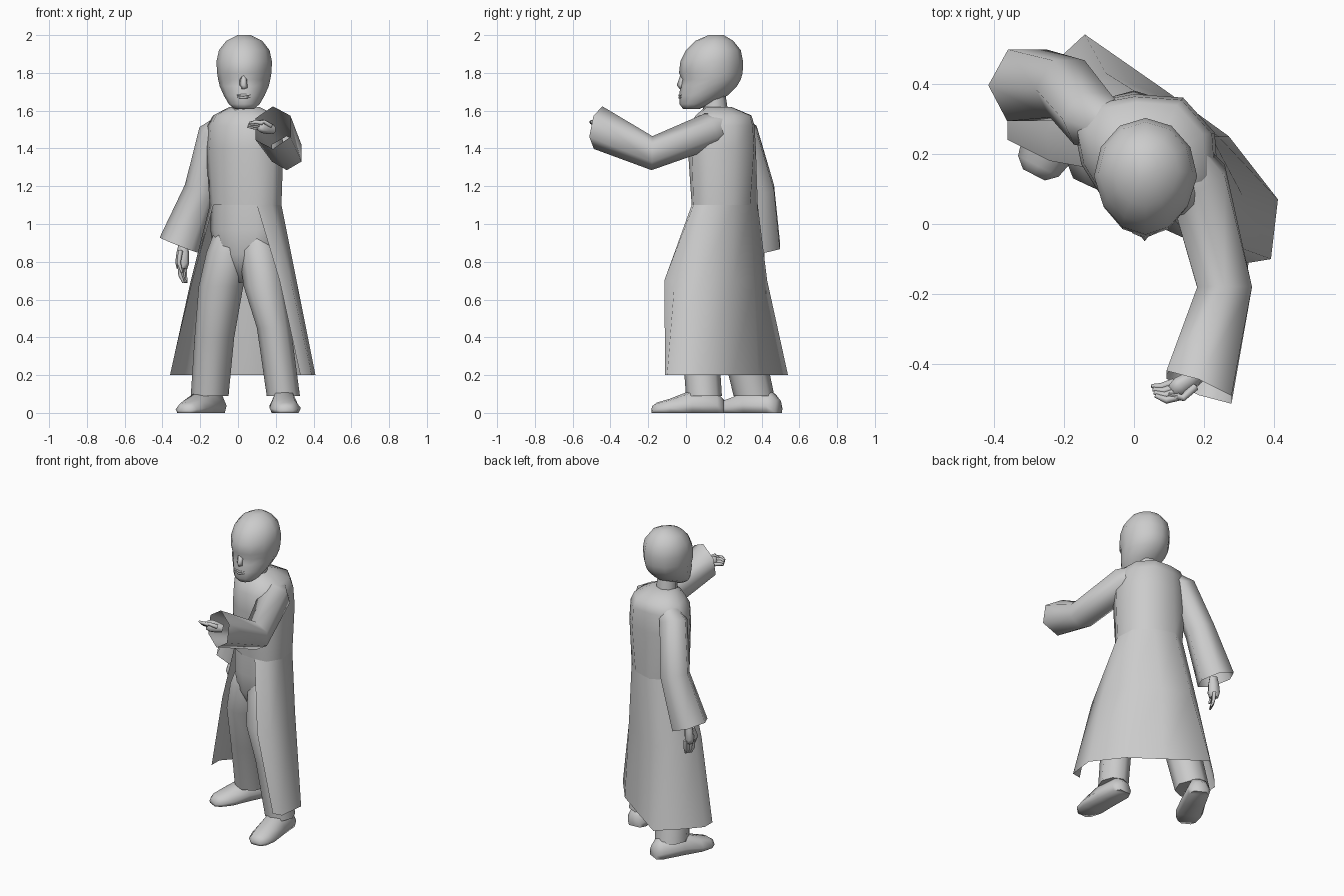
import bpy, bmesh
from math import sin, cos, pi, radians
from mathutils import Vector

if "Cube" in bpy.data.objects:
    bpy.data.objects.remove(bpy.data.objects["Cube"])

grey = bpy.data.materials.new("plain grey")
grey.use_nodes = True
grey.diffuse_color = (0.6, 0.6, 0.6, 1)
grey.node_tree.nodes["Principled BSDF"].inputs["Base Color"].default_value = (0.6, 0.6, 0.6, 1)


def loft(name, rings, closed=True, caps=(True, True), angle=75):
    """Skin a list of point rings into one object."""
    bm = bmesh.new()
    rows = [[bm.verts.new(p) for p in ring] for ring in rings]
    n = len(rows[0])
    for a, b in zip(rows, rows[1:]):
        for i in range(n if closed else n - 1):
            j = (i + 1) % n
            bm.faces.new((a[i], a[j], b[j], b[i]))
    for row, cap in zip((rows[0], rows[-1]), caps):
        if cap and closed:
            bm.faces.new(row)
    bmesh.ops.recalc_face_normals(bm, faces=bm.faces)
    mesh = bpy.data.meshes.new(name)
    bm.to_mesh(mesh)
    bm.free()
    mesh.materials.append(grey)
    ob = bpy.data.objects.new(name, mesh)
    bpy.context.collection.objects.link(ob)
    bpy.ops.object.select_all(action='DESELECT')
    ob.select_set(True)
    bpy.context.view_layer.objects.active = ob
    bpy.ops.object.shade_smooth_by_angle(angle=radians(angle))


def limb(name, path, sides=6, up=(0, 1, 0), flat=1.0, caps=(True, True), phase=0.5, end=None):
    """Tube through (x, y, z, radius) stations, square to its path or to a given end direction."""
    pts = [Vector(p[:3]) for p in path]
    last = len(pts) - 1
    rings = []
    for i, p in enumerate(pts):
        t = (pts[min(i + 1, last)] - pts[max(i - 1, 0)]).normalized()
        if end and i == last:
            t = Vector(end).normalized()
        u = t.cross(Vector(up)).normalized()
        v = t.cross(u)
        r = path[i][3]
        rings.append([p + r * (u * cos(a) + v * sin(a) * flat)
                      for a in (2 * pi * (k + phase) / sides for k in range(sides))])
    loft(name, rings, caps=caps)


def oval(x, y, z, w, d, sides=10, taper=0.0):
    """Level oval ring, optionally narrower at the front."""
    ring = []
    for k in range(sides):
        a = 2 * pi * k / sides
        front = max(0, cos(a))
        ring.append((x + w * sin(a) * (1 - taper * front), y - d * cos(a), z))
    return ring


def level(z, pts):
    return [(x, y, z) for x, y in pts]


def shrink(pts, k, cx=0.03, cy=0.17):
    return [(cx + (x - cx) * k, cy + (y - cy) * k) for x, y in pts]


# Coat outlines, from the left front edge round the back to the right front edge
hem = [(.33, -.11), (.39, -.1), (.41, .07), (.27, .25), (.09, .38),
       (-.14, .54), (-.27, .42), (-.36, .32), (-.36, .24)]
thigh = [(.22, -.115), (.28, -.06), (.31, .08), (.24, .25), (.09, .36),
         (-.08, .43), (-.19, .36), (-.25, .26), (-.24, .18)]
waist = [(.1, .03), (.18, .04), (.23, .12), (.22, .25), (.13, .34),
         (.0, .38), (-.1, .33), (-.15, .25), (-.13, .16)]
chest = [(.09, .01), (.19, .03), (.24, .12), (.23, .26), (.14, .36),
         (.0, .37), (-.11, .35), (-.17, .27), (-.15, .17)]
belly = waist + [(-.09, .09), (.0, .04)]
chest_loop = chest + [(-.1, .09), (-.01, .02)]

# Coat: open skirt and closed upper body
loft("coat_skirt", [level(.2, hem), level(.7, thigh), level(1.1, waist)], closed=False)
loft("coat_body", [level(1.1, belly), level(1.4, chest_loop),
                   level(1.52, shrink(chest_loop, .96, .03, .19)),
                   level(1.575, shrink(chest_loop, .82, .04, .24)),
                   level(1.62, shrink(chest_loop, .38, .035, .16))])

# Sleeves, open at the cuffs
limb("right_sleeve", [(-.05, .26, 1.54, .06), (-.12, .3, 1.48, .09),
                      (-.19, .385, 1.18, .095), (-.305, .395, .885, .118)],
     caps=(True, False), phase=0)
limb("left_sleeve", [(.12, .23, 1.53, .06), (.18, .13, 1.495, .095),
                     (.258, -.18, 1.375, .09), (.185, -.465, 1.51, .115)],
     up=(1, 0, 0), caps=(True, False), phase=0, end=(-.36, -.9, .18))


# Hands: palm, curled fingers and thumb
def hand(side, wrist, tip, across, curl):
    w, t, a, c = map(Vector, (wrist, tip, across, curl))
    mid = w.lerp(t, .5)
    limb(side + "_palm", [(*w, .025), (*w.lerp(t, .25), .036), (*mid, .04),
                          (*w.lerp(t, .65), .03)], up=a, flat=.7)
    for i in range(4):
        base = w.lerp(t, .55) + a * (i - 1.5) * .018
        knuckle = w.lerp(t, .82) + a * (i - 1.5) * .017 + c * .3
        limb(f"{side}_finger_{i + 1}", [(*base, .012), (*knuckle, .011),
                                        (*(t + a * (i - 1.5) * .012 + c), .006)], sides=5, up=a)
    limb(side + "_thumb", [(*(w.lerp(t, .2) + a * .025), .014),
                           (*(w.lerp(t, .5) + a * .05 + c * .3), .011),
                           (*(w.lerp(t, .75) + a * .04 + c), .006)], sides=5, up=c)


hand("right", (-.29, .39, .9), (-.3, .385, .69), (-.5, -.85, 0), (.02, -.01, 0))
hand("left", (.19, -.43, 1.5), (.065, -.505, 1.535), (.3, -.75, .55), (-.01, .03, -.01))

# Trousers
loft("trouser_seat", [level(1.12, shrink(belly, .96)), level(.97, shrink(belly, .98)),
                      level(.84, shrink(belly, .88)), level(.69, shrink(belly, .3))])
legs = {
    "right": [(-.01, .2, 1.05, .08), (-.05, .2, .85, .117), (-.09, .22, .67, .118),
              (-.125, .29, .4, .105), (-.15, .36, .09, .1)],
    "left": [(.07, .17, 1.05, .08), (.115, .13, .85, .11), (.14, .08, .67, .11),
             (.19, .07, .45, .09), (.24, .095, .09, .088)],
}
for side, path in legs.items():
    loft(side + "_trouser_leg", [oval(x, y, z, r, r * 1.08, 8) for x, y, z, r in path])


# Shoes: flat soles, low toes
def shoe(side, heel, toe):
    h, t = Vector((*heel, 0)), Vector((*toe, 0))
    out = (t - h).normalized().cross(Vector((0, 0, 1)))
    rings = []
    for f, w, z in ((0, .045, .07), (.1, .07, .11), (.45, .075, .12),
                    (.75, .083, .075), (.93, .065, .055), (1, .035, .035)):
        p = h.lerp(t, f)
        rings.append([p + out * w * sx + Vector((0, 0, z * sz)) for sx, sz in
                      ((-.85, 0), (-1, .35), (-.6, .9), (0, 1), (.6, .9), (1, .35), (.85, 0))])
    loft(side + "_shoe", rings)


shoe("right", (-.105, .49), (-.285, .14))
shoe("left", (.235, .2), (.255, -.18))

# Neck and head
loft("neck", [oval(.03, .16, 1.55, .07, .07, 8), oval(.03, .15, 1.68, .06, .06, 8)])
skull = [(1.608, -.015, .07, .05), (1.635, -.035, .13, .082), (1.68, -.036, .22, .108),
         (1.73, -.03, .27, .13), (1.765, -.022, .29, .138), (1.8, -.037, .3, .144),
         (1.86, -.03, .302, .147), (1.92, .0, .29, .134), (1.97, .05, .25, .095),
         (2.0, .12, .2, .035)]
loft("head", [oval(.033, (f + b) / 2, z, w, (b - f) / 2, 12, taper=.1)
              for z, f, b, w in skull])

# Face: nose and lips
nose = [(1.79, .016, -.03), (1.735, .026, -.049), (1.715, .03, -.034)]
loft("nose", [[(.03 - w, -.015, z), (.03, y, z), (.03 + w, -.015, z)] for z, w, y in nose],
     angle=180)
for name, z in (("upper_lip", 1.682), ("lower_lip", 1.67)):
    limb(name, [(-.005, -.022, z, .004), (.03, -.034, z, .007), (.065, -.022, z, .004)])
